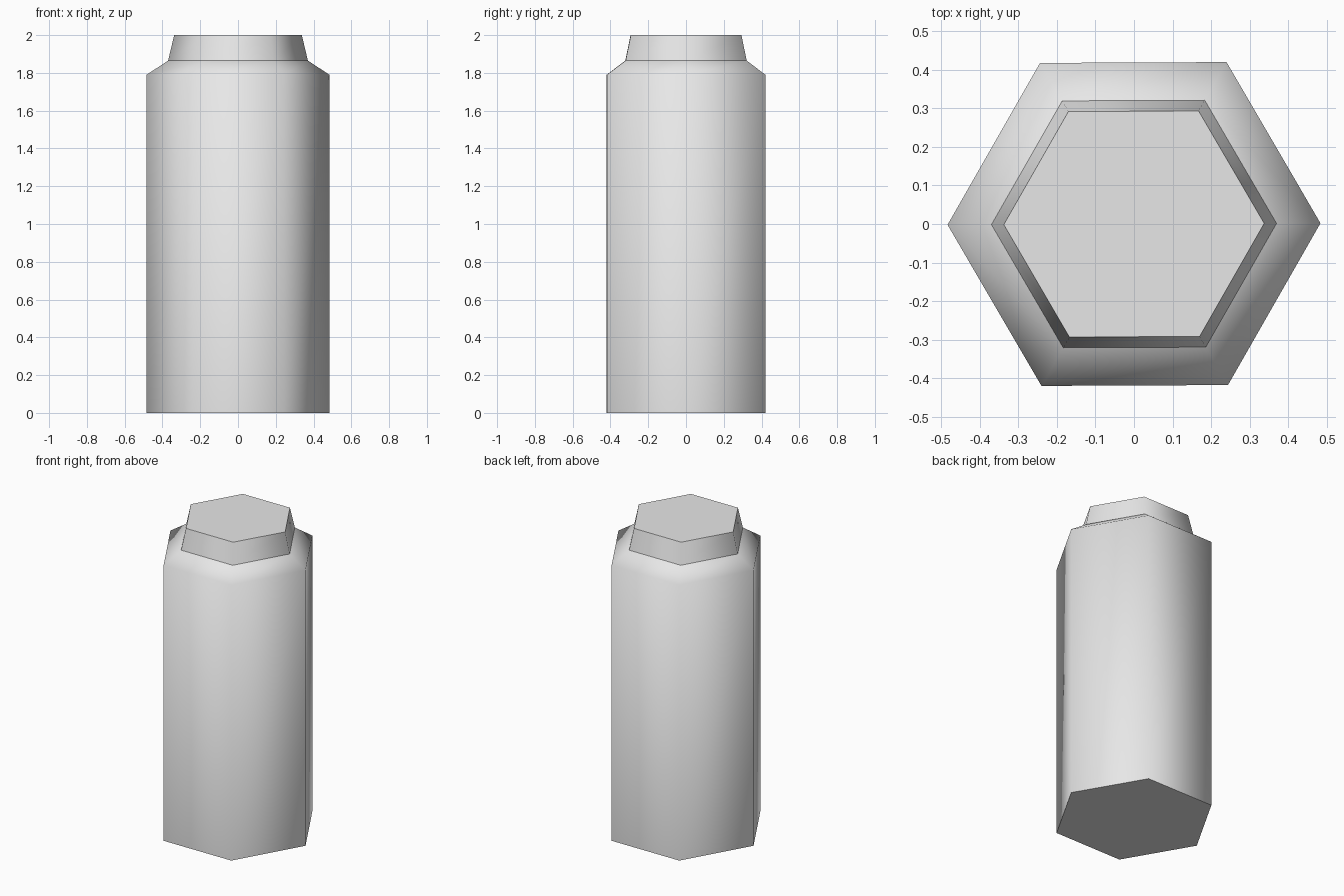
import bpy
import bmesh
from math import cos, sin, radians, tau

cube = bpy.data.objects.get("Cube")
if cube:
    bpy.data.objects.remove(cube, do_unlink=True)

SIDES = 6
TWIST = radians(0.25)

grey = bpy.data.materials.new("light_grey")
grey.use_nodes = True
grey.diffuse_color = (0.8, 0.8, 0.8, 1)
grey.node_tree.nodes["Principled BSDF"].inputs["Base Color"].default_value = grey.diffuse_color


def hex_part(name, profile, close_bottom=False, close_top=False):
    """Stack hexagonal rings (radius, height) into a smooth-sided part."""
    bm = bmesh.new()
    rings = []
    for radius, z in profile:
        angles = [tau * i / SIDES + TWIST for i in range(SIDES)]
        rings.append([bm.verts.new((radius * cos(a), radius * sin(a), z)) for a in angles])
    for low, high in zip(rings, rings[1:]):
        for i in range(SIDES):
            j = (i + 1) % SIDES
            bm.faces.new((low[i], low[j], high[j], high[i]))
    if close_bottom:
        bm.faces.new(rings[0][::-1])
    if close_top:
        bm.faces.new(rings[-1])
    mesh = bpy.data.meshes.new(name)
    bm.to_mesh(mesh)
    bm.free()
    mesh.materials.append(grey)
    obj = bpy.data.objects.new(name, mesh)
    bpy.context.collection.objects.link(obj)
    # Smooth the sides but keep the flat ends crisp
    bpy.ops.object.select_all(action="DESELECT")
    obj.select_set(True)
    bpy.context.view_layer.objects.active = obj
    bpy.ops.object.shade_smooth_by_angle(angle=radians(65))
    return obj


# Body with sloping shoulder
hex_part("body", [(0.484, 0), (0.484, 1.79), (0.37, 1.865)], close_bottom=True)

# Tapered cap seated on the shoulder rim
hex_part("cap", [(0.37, 1.865), (0.338, 2)], close_top=True)
